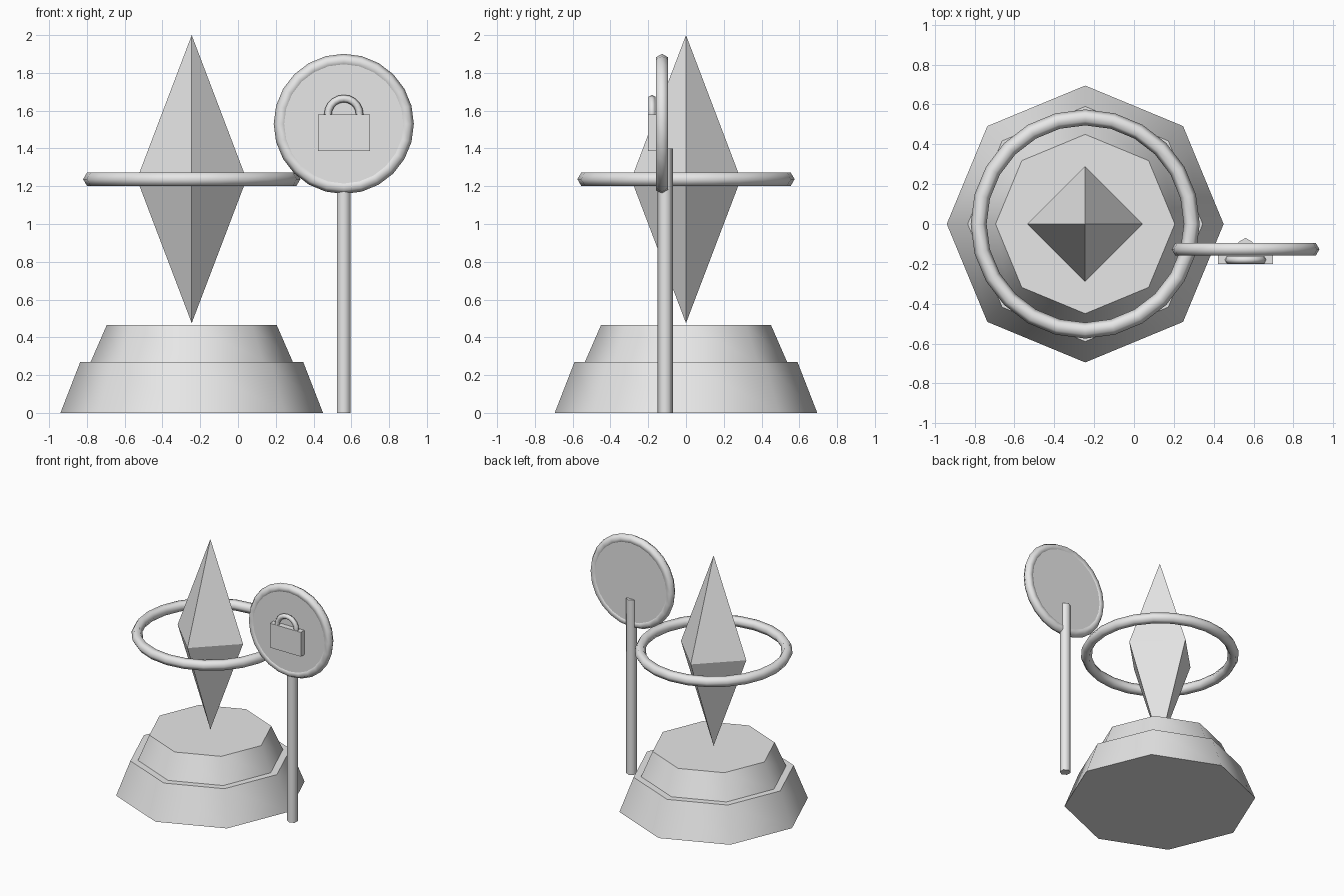
import bpy, math

if "Cube" in bpy.data.objects:
    bpy.data.objects.remove(bpy.data.objects["Cube"])

grey = bpy.data.materials.new("light_grey")
grey.diffuse_color = (0.8, 0.8, 0.8, 1)
grey.use_nodes = True
grey.node_tree.nodes["Principled BSDF"].inputs["Base Color"].default_value = grey.diffuse_color
CX = -0.245            # axis of pedestal and crystal
SX, SY, SZ = 0.56, -0.127, 1.53   # centre of the sign


def finish(name, smooth=True):
    ob = bpy.context.object
    ob.name = name
    ob.data.materials.append(grey)
    bpy.ops.object.transform_apply(location=False, rotation=True, scale=True)
    if smooth:
        bpy.ops.object.shade_smooth_by_angle(angle=math.radians(62))
    return ob


def frustum(name, sides, r1, r2, z1, z2, x, y=0, smooth=True):
    bpy.ops.mesh.primitive_cone_add(vertices=sides, radius1=r1, radius2=r2,
                                    depth=z2 - z1, location=(x, y, (z1 + z2) / 2))
    return finish(name, smooth)


def ring(name, major, minor, loc, upright=False, segs=24):
    bpy.ops.mesh.primitive_torus_add(
        major_segments=segs, minor_segments=6, major_radius=major, minor_radius=minor,
        location=loc, rotation=(math.pi / 2 if upright else 0, 0, 0))
    return finish(name)


# stepped octagonal pedestal
frustum("pedestal_lower", 8, 0.695, 0.59, 0, 0.27, CX)
frustum("pedestal_upper", 8, 0.535, 0.45, 0.27, 0.465, CX)

# floating crystal: octahedron from a four-sided ring and two tips
r, zm = 0.29, 1.237
verts = [(0, r, zm), (-r, 0, zm), (0, -r, zm), (r, 0, zm), (0, 0, 2.0), (0, 0, 0.475)]
faces = []
for i in range(4):
    j = (i + 1) % 4
    faces += [(i, j, 4), (j, i, 5)]
mesh = bpy.data.meshes.new("crystal")
mesh.from_pydata(verts, [], faces)
mesh.materials.append(grey)
crystal = bpy.data.objects.new("crystal", mesh)
crystal.location.x = CX
bpy.context.collection.objects.link(crystal)

# ring around the crystal
ring("crystal_ring", 0.535, 0.04, (CX, 0, zm))

# sign post, disc and rim
frustum("sign_post", 6, 0.04, 0.04, 0, 1.4, SX, -0.11)
bpy.ops.mesh.primitive_cylinder_add(vertices=24, radius=0.345, depth=0.058,
                                    location=(SX, SY, SZ), rotation=(math.pi / 2, 0, 0))
finish("sign_disc")
ring("sign_rim", 0.335, 0.036, (SX, SY, SZ), upright=True)

# padlock on the front of the sign
bpy.ops.mesh.primitive_cube_add(size=1, location=(SX, -0.17, 1.483))
bpy.context.object.scale = (0.275, 0.06, 0.195)
finish("padlock_body", smooth=False)
ring("padlock_shackle", 0.084, 0.02, (SX, -0.18, 1.58), upright=True, segs=20)
